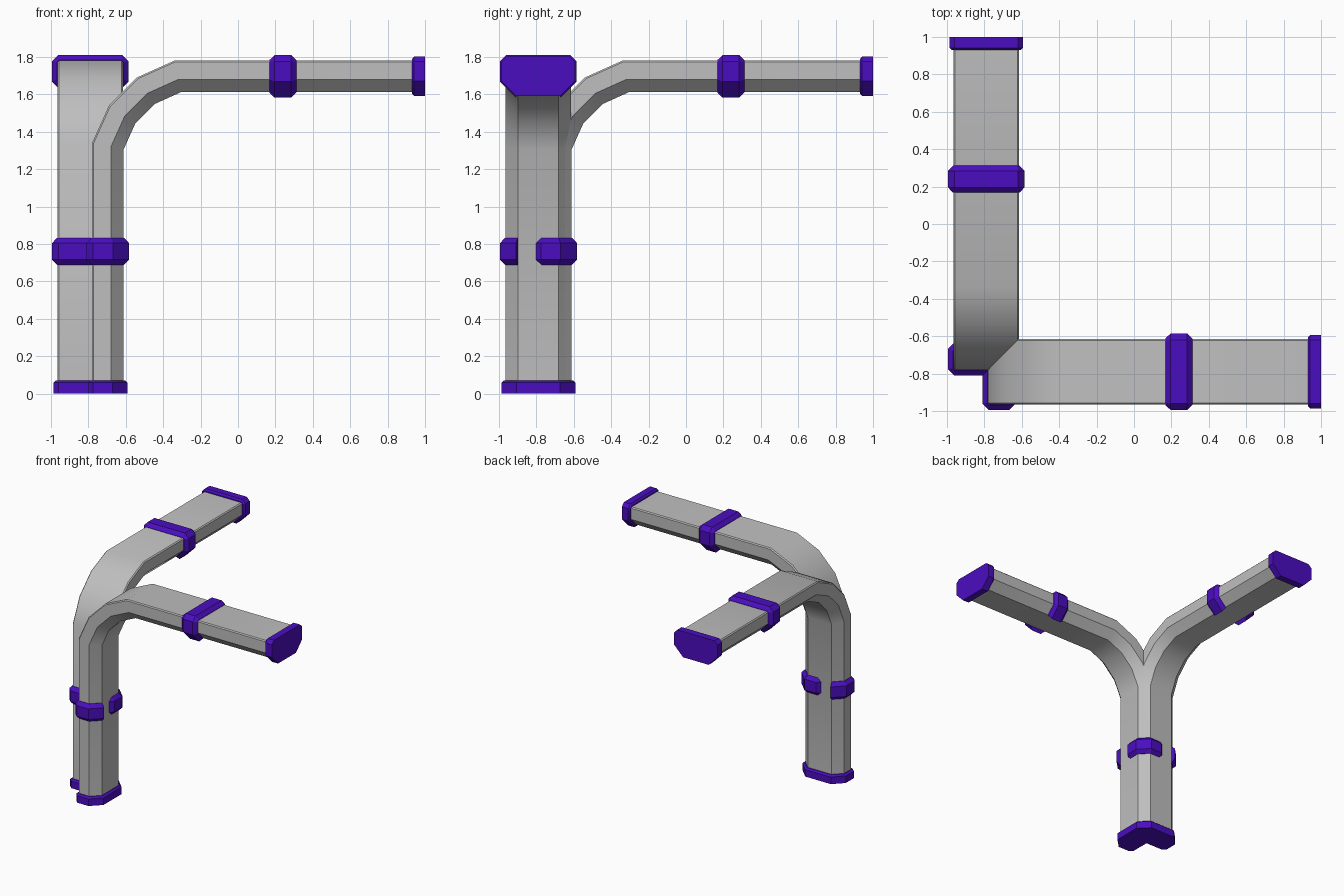
import bpy, bmesh, math
from mathutils import Vector

cube = bpy.data.objects.get("Cube")
if cube:
    bpy.data.objects.remove(cube, do_unlink=True)


def make_material(name, rgb):
    mat = bpy.data.materials.new(name)
    mat.use_nodes = True
    mat.diffuse_color = (*rgb, 1)
    mat.node_tree.nodes["Principled BSDF"].inputs["Base Color"].default_value = (*rgb, 1)
    return mat


GREY = make_material("duct grey", (0.52, 0.52, 0.52))
PURPLE = make_material("fitting purple", (0.07, 0.004, 0.53))

AXIS = -0.79      # centre of the duct's width
OUTER = -0.78     # outer face of the upright
TOP = 1.78        # upper face of the arm


def half_section(d=0.0):
    """Half of the duct outline grown by d: (across, outward) from outer face to inner face."""
    return [(0.167 + 0.1 * d, d), (0.175 + d, -0.008 + 0.1 * d),
            (0.175 + d, -0.1 - 0.4 * d), (0.108 + 0.4 * d, -0.168 - d)]


def full_section(d=0.0):
    half = half_section(d)
    return half + [(-u, v) for u, v in reversed(half)]


def clamp_section(d):
    """Open C outline that leaves the inner face of the duct uncovered."""
    inner = [(0.108, -0.168), (0.165, -0.1), (0.16, -0.02)]
    half = inner[::-1] + half_section(d)[::-1]
    right = half_section(d) + inner
    left = [(-u, v) for u, v in right]
    return right + left[::-1]


def upright(z):
    return Vector((OUTER, z)), Vector((-1, 0))


def level(a):
    return Vector((a, TOP)), Vector((0, 1))


def loft(name, stations, mat, swap):
    """Skin through (frame, section) stations; swap turns the x arm into the y arm."""
    bm = bmesh.new()
    rings = []
    for (point, normal), section in stations:
        ring = []
        for u, v in section:
            a, z = point + normal * v
            b = AXIS + u
            ring.append(bm.verts.new((b, a, z) if swap else (a, b, z)))
        rings.append(ring)
    n = len(rings[0])
    for r, s in zip(rings, rings[1:]):
        for i in range(n):
            j = (i + 1) % n
            bm.faces.new((r[i], r[j], s[j], s[i]))
    bm.faces.new(rings[0])
    bm.faces.new(rings[-1])
    bmesh.ops.recalc_face_normals(bm, faces=bm.faces)
    mesh = bpy.data.meshes.new(name)
    bm.to_mesh(mesh)
    bm.free()
    mesh.materials.append(mat)
    for p in mesh.polygons:
        p.use_smooth = True
    mesh.set_sharp_from_angle(angle=math.radians(30))
    obj = bpy.data.objects.new(name, mesh)
    bpy.context.collection.objects.link(obj)
    return obj


def mitred_path(points):
    """Frames along the outer edge of the duct, with mitred bends."""
    pts = [Vector(p) for p in points]
    normals = []
    for p, q in zip(pts, pts[1:]):
        t = (q - p).normalized()
        normals.append(Vector((-t.y, t.x)))
    frames = [(pts[0], normals[0])]
    for p, m, n in zip(pts[1:], normals, normals[1:]):
        mid = (m + n).normalized()
        frames.append((p, mid / mid.dot(n)))
    return frames + [(pts[-1], normals[-1])]


def clamp(name, frame, centre, swap):
    steps = [(-0.072, 0.003), (-0.044, 0.03), (0.044, 0.03), (0.072, 0.003)]
    loft(name, [(frame(centre + s), clamp_section(d)) for s, d in steps], PURPLE, swap)


def end_cap(name, frame, end, direction, swap):
    steps = [(0, 0.022), (0.058, 0.022), (0.07, 0.008)]
    loft(name, [(frame(end + direction * s), full_section(d)) for s, d in steps], PURPLE, swap)


BEND = [(OUTER, 0.02), (OUTER, 1.34), (-0.69, 1.54), (-0.54, 1.69), (-0.34, TOP), (0.97, TOP)]

for side, swap in (("front", False), ("back", True)):
    # Bent duct
    loft(side + "_duct", [(f, full_section()) for f in mitred_path(BEND)], GREY, swap)
    # Clamps on the upright and on the arm
    clamp(side + "_upright_clamp", upright, 0.76, swap)
    clamp(side + "_arm_clamp", level, 0.24, swap)
    # Caps at the foot and at the tip
    end_cap(side + "_foot_cap", upright, 0.0, 1, swap)
    end_cap(side + "_tip_cap", level, 1.0, -1, swap)
